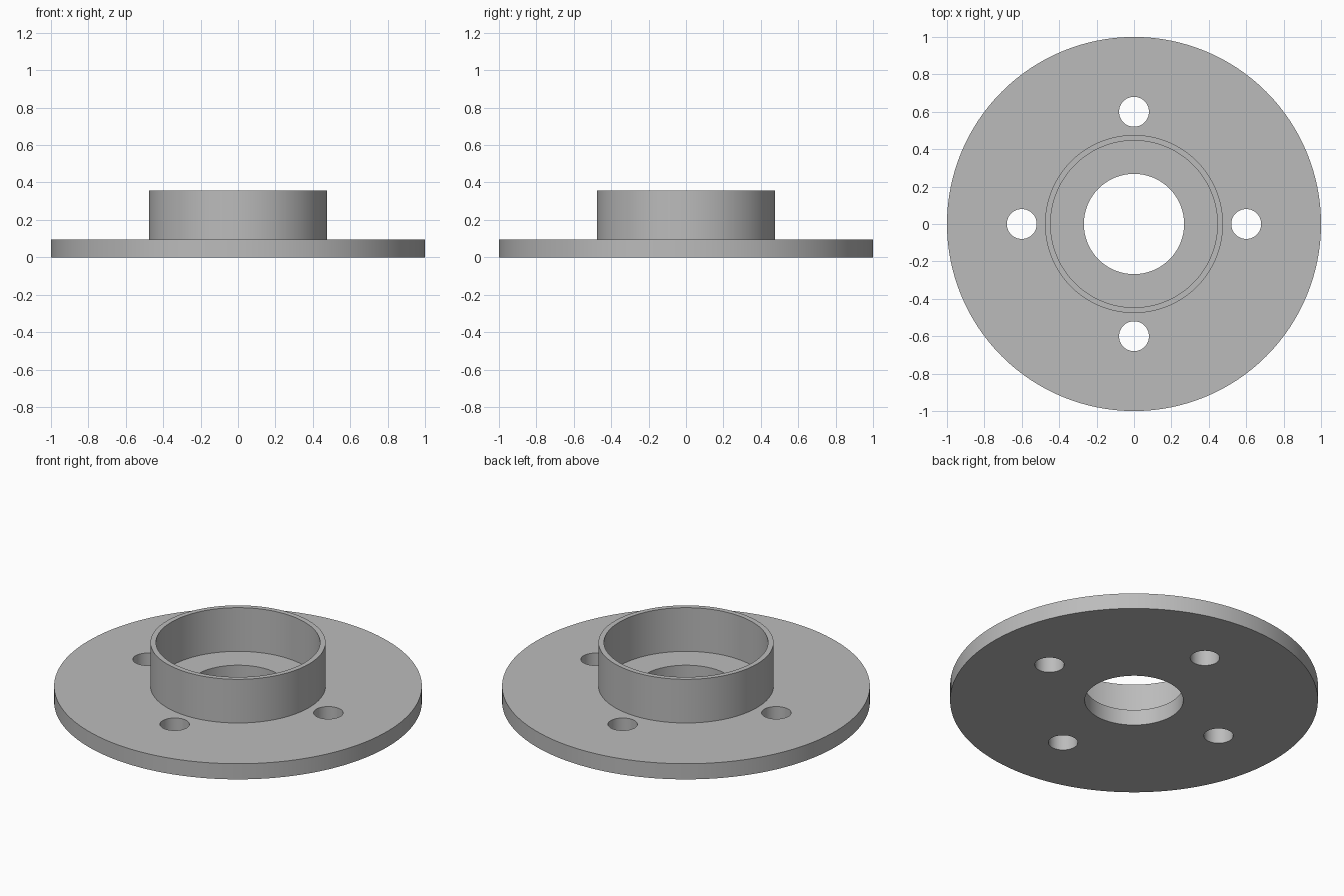
import bpy
import bmesh
import math
from mathutils import Matrix, Vector

default = bpy.data.objects.get("Cube")
if default:
    bpy.data.objects.remove(default, do_unlink=True)

SEGMENTS = 128
PLATE_R, PLATE_TOP = 1.0, 0.094
COLLAR_OUT, COLLAR_IN, COLLAR_TOP = 0.476, 0.446, 0.356
BORE_R = 0.268
BOLT_R, BOLT_CIRCLE, BOLT_COUNT = 0.08, 0.6, 4

# Plain grey metal
grey = bpy.data.materials.new("grey_metal")
grey.use_nodes = True
colour = (0.5, 0.5, 0.5, 1)
grey.diffuse_color = colour
grey.node_tree.nodes["Principled BSDF"].inputs["Base Color"].default_value = colour


def add_object(name, bm):
    bmesh.ops.recalc_face_normals(bm, faces=bm.faces)
    mesh = bpy.data.meshes.new(name)
    bm.to_mesh(mesh)
    bm.free()
    mesh.materials.append(grey)
    obj = bpy.data.objects.new(name, mesh)
    bpy.context.collection.objects.link(obj)
    return obj


def lathe(name, profile):
    """Revolve a closed radius/height profile around z."""
    bm = bmesh.new()
    verts = [bm.verts.new((r, 0, z)) for r, z in profile]
    edges = [bm.edges.new((a, b)) for a, b in zip(verts, verts[1:] + verts[:1])]
    bmesh.ops.spin(bm, geom=verts + edges, cent=(0, 0, 0), axis=(0, 0, 1),
                   angle=math.tau, steps=SEGMENTS, use_merge=True)
    bmesh.ops.remove_doubles(bm, verts=bm.verts, dist=1e-5)
    return add_object(name, bm)


# Round plate with a central bore and a raised thin-walled collar
flange = lathe("flange_plate_with_collar", [
    (BORE_R, 0), (PLATE_R, 0), (PLATE_R, PLATE_TOP),
    (COLLAR_OUT, PLATE_TOP), (COLLAR_OUT, COLLAR_TOP),
    (COLLAR_IN, COLLAR_TOP), (COLLAR_IN, PLATE_TOP), (BORE_R, PLATE_TOP)])

# Bolt hole cutters, evenly spaced around the plate
bm = bmesh.new()
for i in range(BOLT_COUNT):
    angle = math.tau * i / BOLT_COUNT
    centre = Vector((math.cos(angle), math.sin(angle), 0)) * BOLT_CIRCLE
    bmesh.ops.create_cone(bm, cap_ends=True, segments=SEGMENTS // 2,
                          radius1=BOLT_R, radius2=BOLT_R, depth=0.5,
                          matrix=Matrix.Translation(centre))
cutter = add_object("bolt_hole_cutter", bm)
cutter.hide_render = True

# Cut the holes, then drop the cutter
bpy.context.view_layer.objects.active = flange
flange.select_set(True)
cut = flange.modifiers.new("bolt_holes", "BOOLEAN")
cut.operation = "DIFFERENCE"
cut.solver = "EXACT"
cut.object = cutter
bpy.ops.object.modifier_apply(modifier=cut.name)
bpy.data.objects.remove(cutter, do_unlink=True)

# Smooth the round walls, keep the rims sharp
bpy.ops.object.shade_smooth_by_angle(angle=math.radians(30))
